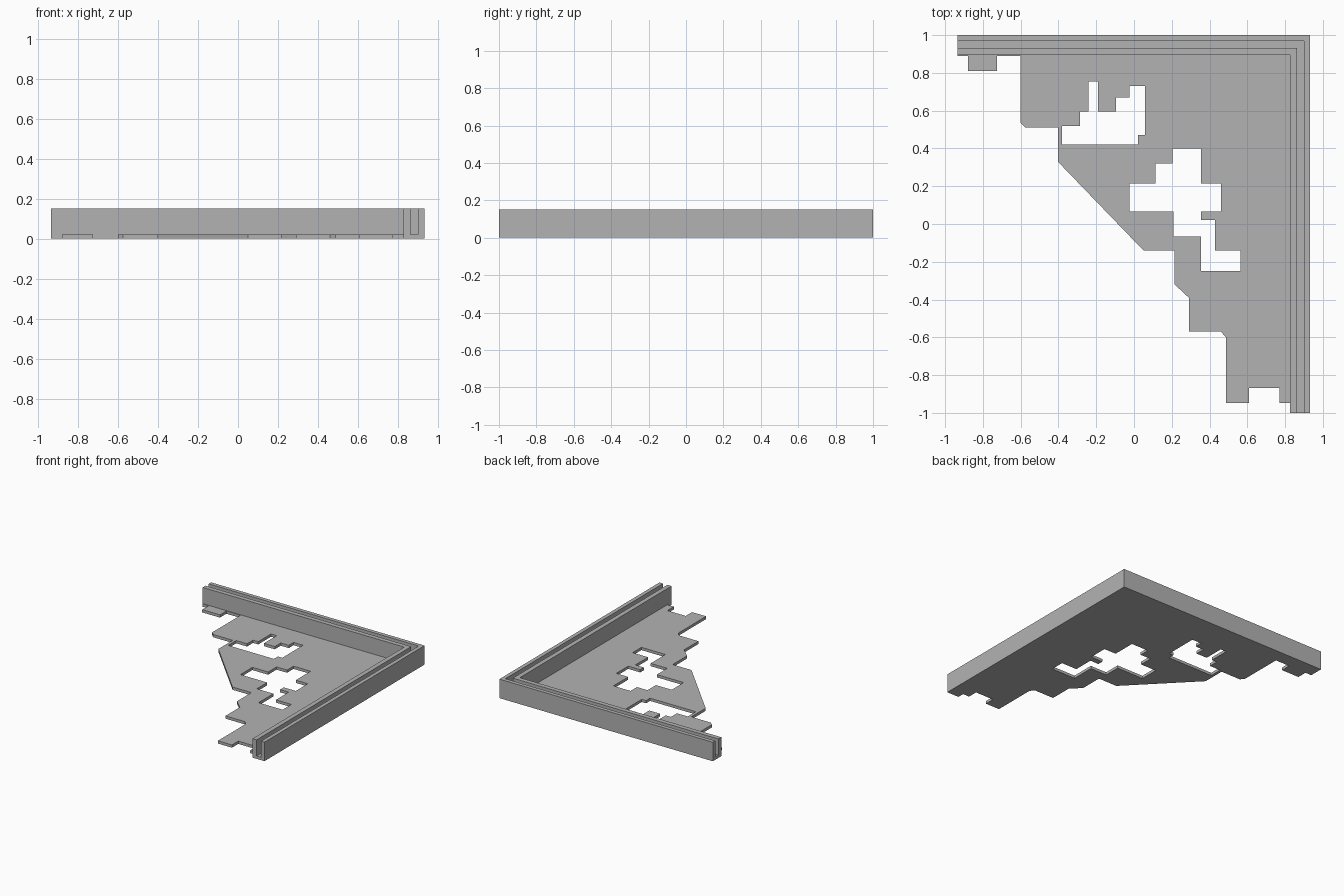
import bpy
import bmesh
from mathutils import Vector

default_cube = bpy.data.objects.get("Cube")
if default_cube:
    bpy.data.objects.remove(default_cube, do_unlink=True)

# Single stone colour
stone = bpy.data.materials.new("stone grey")
stone.use_nodes = True
grey = (0.45, 0.45, 0.45, 1)
stone.diffuse_color = grey
stone.node_tree.nodes["Principled BSDF"].inputs["Base Color"].default_value = grey

FLOOR = 0.022
TOP = 0.15
LEFT, RIGHT = -0.935, 0.932
FRONT, BACK = -1, 1


def slab(name, loops, bottom, top):
    """Flat-sided solid from an outer loop and optional hole loops."""
    bm = bmesh.new()
    for loop in loops:
        verts = [bm.verts.new((x, y, bottom)) for x, y in loop]
        for a, b in zip(verts, verts[1:] + verts[:1]):
            bm.edges.new((a, b))
    bmesh.ops.triangle_fill(bm, edges=bm.edges[:], use_beauty=True,
                            normal=Vector((0, 0, 1)))
    grown = bmesh.ops.extrude_face_region(bm, geom=bm.faces[:])
    moved = [g for g in grown["geom"] if isinstance(g, bmesh.types.BMVert)]
    bmesh.ops.translate(bm, verts=moved, vec=(0, 0, top - bottom))
    bmesh.ops.recalc_face_normals(bm, faces=bm.faces[:])
    mesh = bpy.data.meshes.new(name)
    bm.to_mesh(mesh)
    bm.free()
    mesh.materials.append(stone)
    obj = bpy.data.objects.new(name, mesh)
    bpy.context.collection.objects.link(obj)
    return obj


def corner_wall(name, outer, inner):
    """L-shaped wall between two distances in from the back and left sides."""
    loop = [(LEFT, BACK - outer), (LEFT, BACK - inner),
            (RIGHT - inner, BACK - inner), (RIGHT - inner, FRONT),
            (RIGHT - outer, FRONT), (RIGHT - outer, BACK - outer)]
    return slab(name, [loop], FLOOR, TOP)


# Broken floor outline, from the back corner round the ragged edge
outline = [
    (RIGHT, BACK), (LEFT, BACK), (LEFT, .89), (-.88, .89), (-.88, .81),
    (-.725, .81), (-.725, .89), (-.6, .89), (-.6, .535), (-.575, .51),
    (-.403, .51), (-.403, .33), (.05, -.14), (.215, -.14), (.215, -.32),
    (.29, -.39), (.29, -.57), (.46, -.57), (.487, -.6), (.487, -.947),
    (.61, -.947), (.61, -.868), (.77, -.868), (.77, -.947),
    (.827, -.947), (.827, FRONT), (RIGHT, FRONT)]

# Stepped holes through the floor
back_hole = [
    (-.38, .42), (-.38, .52), (-.285, .52), (-.285, .595), (-.24, .595),
    (-.24, .755), (-.19, .755), (-.19, .595), (-.095, .595), (-.095, .67),
    (-.025, .67), (-.025, .73), (.058, .73), (.058, .47), (.02, .47),
    (.02, .42)]
middle_hole = [
    (-.025, .065), (-.025, .215), (.113, .215), (.113, .32), (.205, .32),
    (.205, .4), (.355, .4), (.355, .215), (.46, .215), (.46, .065),
    (.355, .065), (.355, .02), (.43, .02), (.43, -.14), (.565, -.14),
    (.565, -.25), (.355, -.25), (.355, -.065), (.21, -.065), (.21, .065)]

slab("broken_floor", [outline, back_hole, middle_hole], 0, FLOOR)

# Twin corner walls with an open groove between them
corner_wall("outer_wall", 0, .031)
corner_wall("inner_wall", .069, .105)
